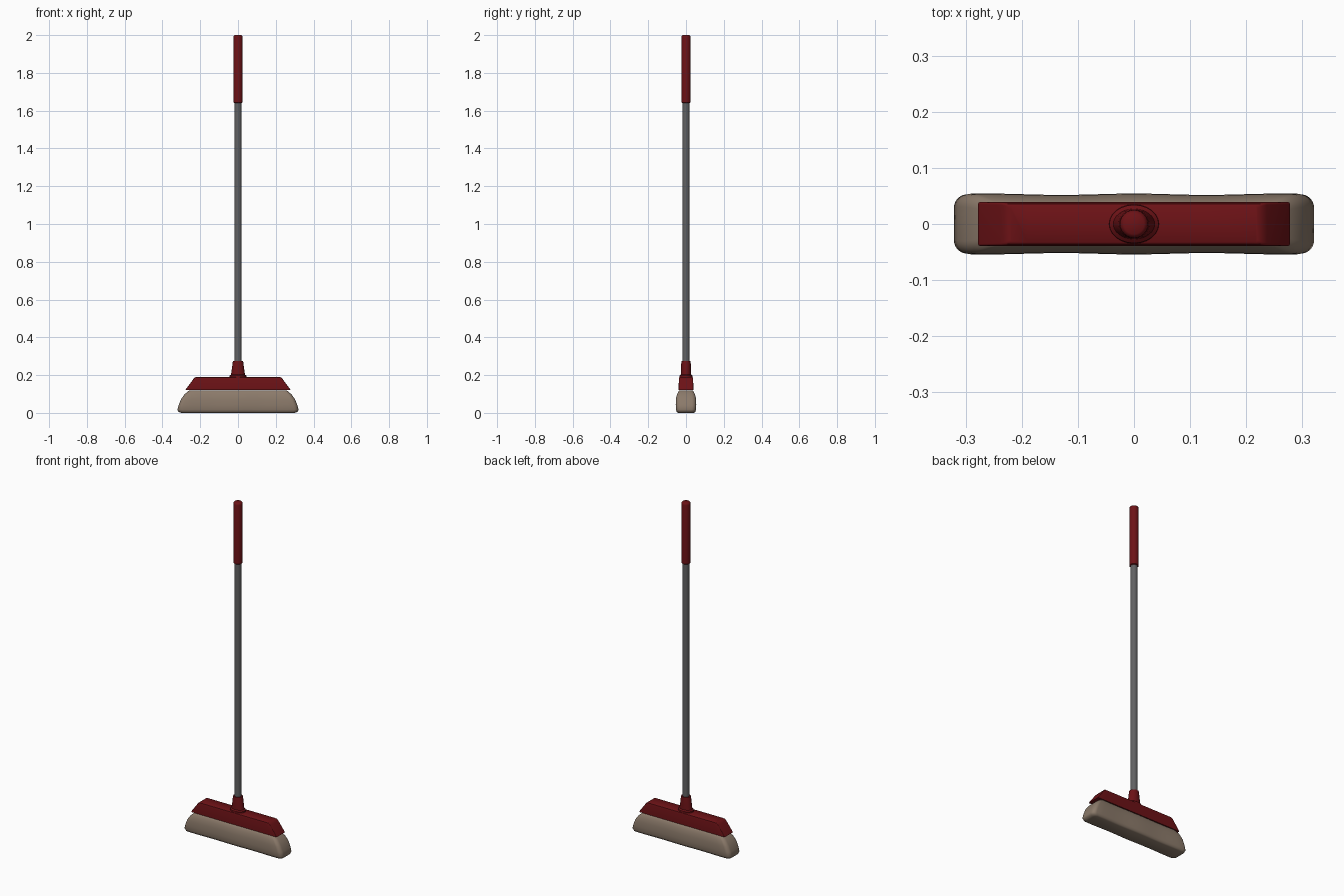
import bpy, bmesh, math

if "Cube" in bpy.data.objects:
    bpy.data.objects.remove(bpy.data.objects["Cube"])


def material(name, rgb):
    m = bpy.data.materials.new(name)
    m.diffuse_color = (*rgb, 1)
    m.use_nodes = True
    m.node_tree.nodes["Principled BSDF"].inputs["Base Color"].default_value = m.diffuse_color
    return m


RED = material("dark_red", (0.15, 0.006, 0.008))
GREY = material("pole_grey", (0.12, 0.12, 0.123))
BEIGE = material("bristle_beige", (0.26, 0.195, 0.145))


def loft(name, rings, mat, angle=40):
    """Skin a stack of equal-length point rings and cap both ends."""
    bm = bmesh.new()
    vs = [[bm.verts.new(p) for p in r] for r in rings]
    n = len(vs[0])
    for a, b in zip(vs, vs[1:]):
        for i in range(n):
            j = (i + 1) % n
            bm.faces.new((a[i], a[j], b[j], b[i]))
    bm.faces.new(vs[0][::-1])
    bm.faces.new(vs[-1])
    bmesh.ops.recalc_face_normals(bm, faces=bm.faces)
    me = bpy.data.meshes.new(name)
    bm.to_mesh(me)
    bm.free()
    me.materials.append(mat)
    ob = bpy.data.objects.new(name, me)
    bpy.context.collection.objects.link(ob)
    bpy.context.view_layer.objects.active = ob
    ob.select_set(True)
    bpy.ops.object.shade_smooth_by_angle(angle=math.radians(angle))
    ob.select_set(False)
    return ob


def ellipse(rx, ry, z, n=24):
    return [(rx * math.cos(2 * math.pi * i / n), ry * math.sin(2 * math.pi * i / n), z)
            for i in range(n)]


def rounded_rect(hx, hy, r, z, wave=0.0, seg=6, side=16):
    """Rounded rectangle whose long sides may undulate slightly."""
    pts = []
    for k, (sx, sy) in enumerate([(1, 1), (-1, 1), (-1, -1), (1, -1)]):
        for i in range(seg + 1):
            a = math.pi / 2 * (k + i / seg)
            pts.append((sx * (hx - r) + r * math.cos(a), sy * (hy - r) + r * math.sin(a), z))
        if k in (0, 2):
            for i in range(1, side):
                pts.append((sx * (hx - r) * (1 - 2 * i / side), sy * hy, z))
    return [(x, y * (1 + wave * math.cos(2 * math.pi * x / 0.26)), z) for x, y, z in pts]


# handle grip with rounded ends
loft("grip", [ellipse(r, r, z) for r, z in [
    (0.020, 1.64), (0.025, 1.644), (0.025, 1.988), (0.023, 1.996), (0.018, 2.0)]], RED)

# pole
loft("pole", [ellipse(0.019, 0.019, z) for z in (0.24, 1.65)], GREY)

# socket: flange flaring into the head, tapering to the pole
loft("socket", [ellipse(rx, ry, z) for rx, ry, z in [
    (0.045, 0.036, 0.18), (0.044, 0.034, 0.197), (0.037, 0.027, 0.203),
    (0.033, 0.026, 0.23), (0.028, 0.025, 0.268), (0.026, 0.024, 0.275), (0.020, 0.020, 0.276)]], RED)

# head: trapezoid block
loft("head", [rounded_rect(hx, hy, r, z) for hx, hy, r, z in [
    (0.278, 0.039, 0.004, 0.12), (0.274, 0.039, 0.004, 0.128),
    (0.237, 0.038, 0.004, 0.178), (0.229, 0.036, 0.004, 0.187), (0.220, 0.032, 0.004, 0.19)]], RED)

# bristles: barrel-sided, flaring downwards
loft("bristles", [rounded_rect(hx, hy, r, z, 0.025) for hx, hy, r, z in [
    (0.300, 0.040, 0.020, 0.003), (0.315, 0.048, 0.022, 0.008), (0.321, 0.052, 0.023, 0.020),
    (0.314, 0.053, 0.023, 0.045), (0.302, 0.052, 0.022, 0.075), (0.284, 0.047, 0.020, 0.100),
    (0.270, 0.041, 0.018, 0.113), (0.258, 0.035, 0.016, 0.122)]], BEIGE, 60)
bpy.data.objects["bristles"].location.z = -0.003
